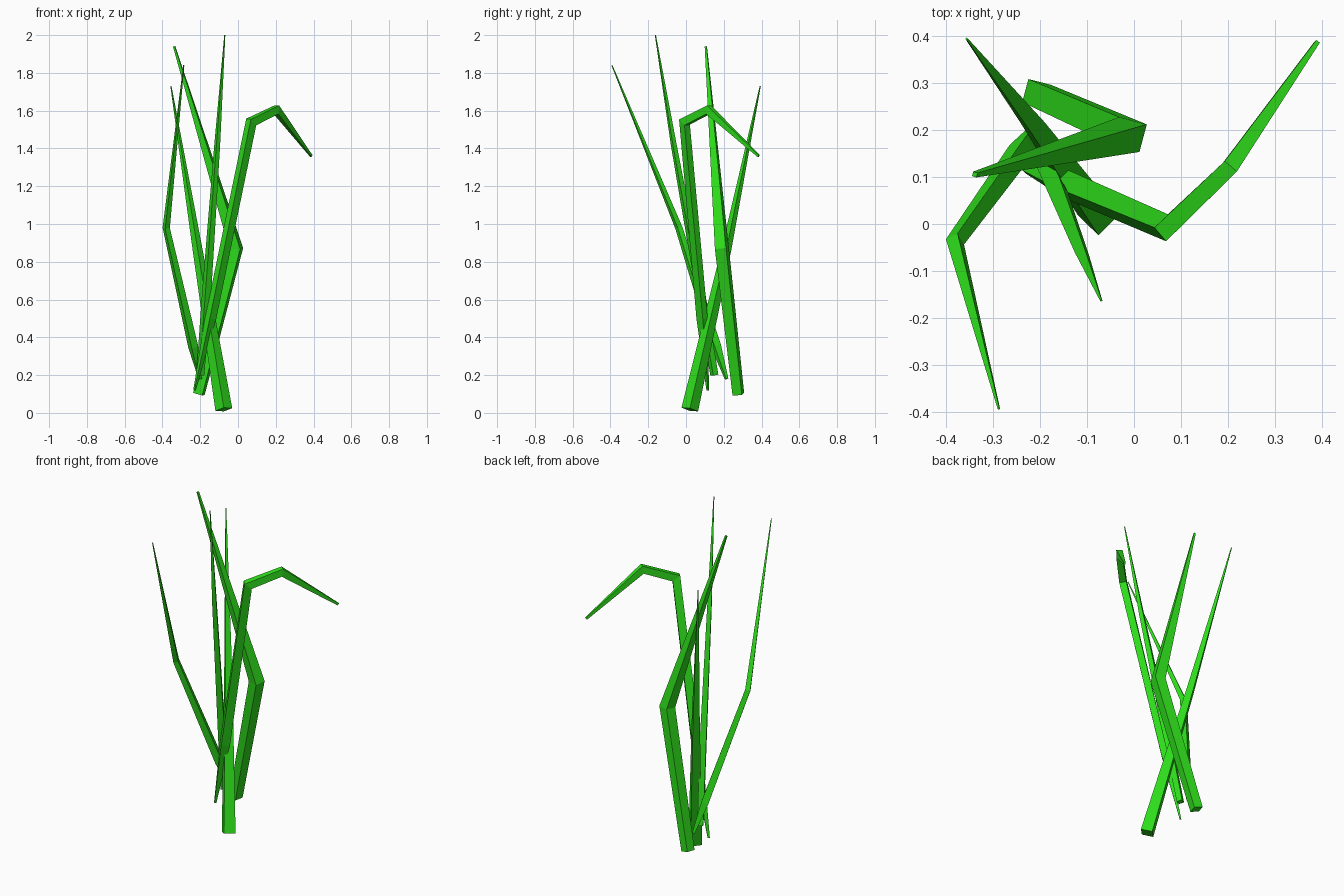
import bpy, bmesh, math
from mathutils import Vector

if "Cube" in bpy.data.objects:
    bpy.data.objects.remove(bpy.data.objects["Cube"])

# Saturated leaf green
green = bpy.data.materials.new("leaf_green")
green.diffuse_color = (0.027, 0.72, 0.011, 1)
green.use_nodes = True
green.node_tree.nodes["Principled BSDF"].inputs["Base Color"].default_value = green.diffuse_color


def blade(name, angle, path, thin=1.0):
    """Tapered four-sided stalk; path = (x, y, z, corner radius), angle = face direction."""
    pts = [Vector(p[:3]) for p in path]
    ref = Vector((math.cos(math.radians(angle)), math.sin(math.radians(angle)), 0))
    bm = bmesh.new()
    rings = []
    for i, p in enumerate(pts):
        t = Vector()
        if i > 0:
            t += (p - pts[i - 1]).normalized()
        if i < len(pts) - 1:
            t += (pts[i + 1] - p).normalized()
        t.normalize()
        u = (ref - t * ref.dot(t)).normalized()
        v = t.cross(u)
        r = path[i][3]
        rings.append([bm.verts.new(p + r * (u * thin * math.cos(a) + v * math.sin(a)))
                      for a in [math.pi / 4 + k * math.pi / 2 for k in range(4)]])
    for a, b in zip(rings, rings[1:]):
        for k in range(4):
            n = (k + 1) % 4
            bm.faces.new((a[k], a[n], b[n], b[k]))
    bm.faces.new(rings[0][::-1])
    bm.faces.new(rings[-1])
    bmesh.ops.recalc_face_normals(bm, faces=bm.faces)
    me = bpy.data.meshes.new(name)
    bm.to_mesh(me)
    bm.free()
    me.materials.append(green)
    ob = bpy.data.objects.new(name, me)
    bpy.context.collection.objects.link(ob)
    return ob


# Folded-over blade
blade("drooping_blade", -45, [(-0.23, 0.115, 0.12, 0.008), (-0.145, 0.085, 0.5, 0.034),
                              (0.07, -0.008, 1.54, 0.036), (0.203, 0.12, 1.605, 0.032),
                              (0.388, 0.385, 1.36, 0.009)], thin=0.75)
# Blade standing on the ground
blade("back_blade", -45, [(-0.075, 0.02, 0.018, 0.045), (-0.215, 0.215, 0.87, 0.026),
                          (-0.355, 0.393, 1.73, 0.003)])
# Thick blade bent to the right then left
blade("bent_blade", -15, [(-0.207, 0.277, 0.1, 0.036), (-0.01, 0.19, 0.87, 0.043),
                          (-0.338, 0.105, 1.94, 0.007)])
# Blade leaning to the left and front
blade("left_blade", 30, [(-0.2, 0.215, 0.18, 0.01), (-0.237, 0.16, 0.35, 0.028),
                         (-0.38, -0.038, 0.98, 0.02), (-0.287, -0.392, 1.84, 0.003)])
# Tallest slim blade
blade("tall_blade", 30, [(-0.2, 0.15, 0.2, 0.022), (-0.165, 0.075, 0.65, 0.025),
                         (-0.11, -0.065, 1.42, 0.016), (-0.07, -0.162, 2.0, 0.003)])
